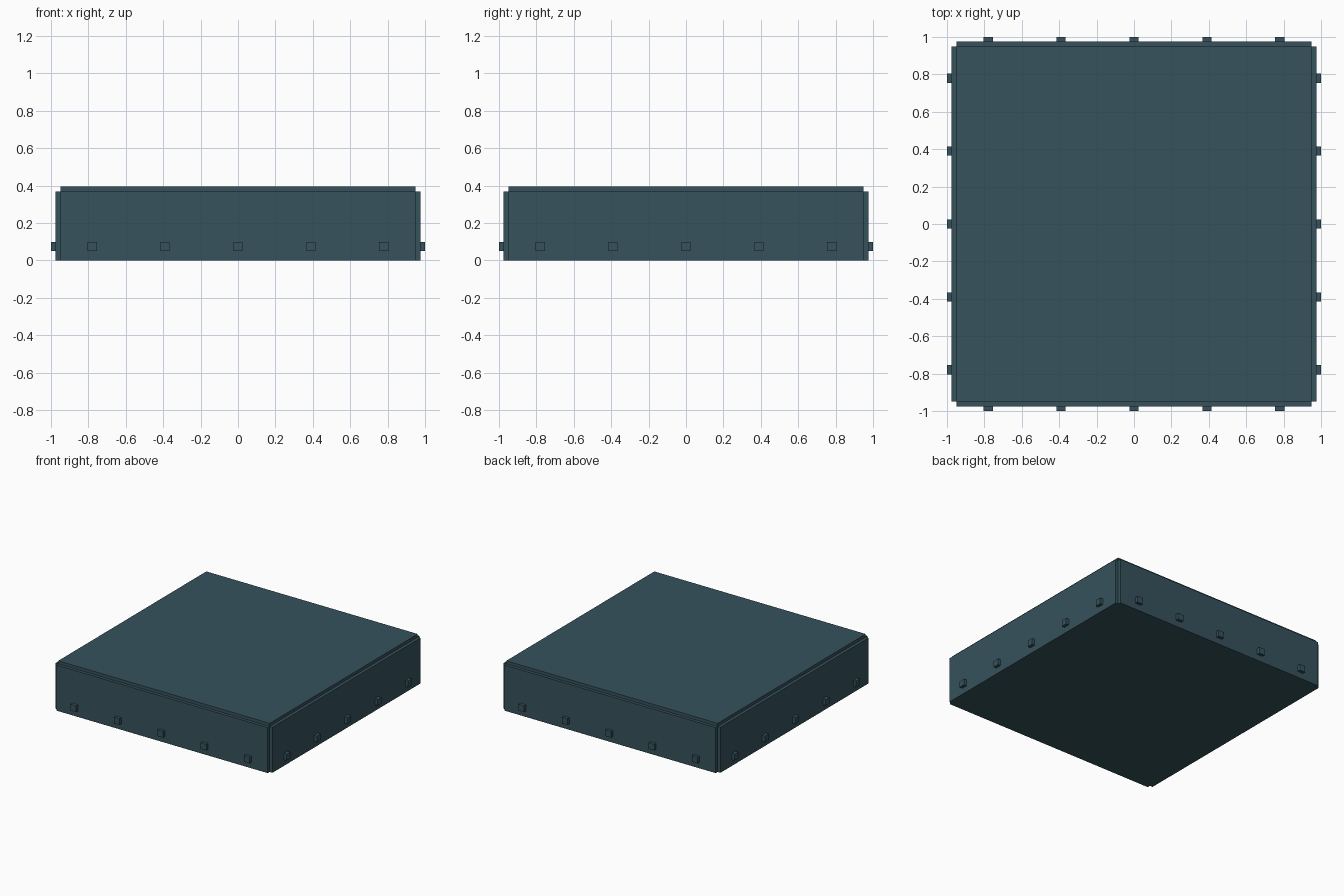
import bpy, bmesh
from mathutils import Matrix, Vector

if "Cube" in bpy.data.objects:
    bpy.data.objects.remove(bpy.data.objects["Cube"])

mat = bpy.data.materials.new("dark slate blue")
mat.diffuse_color = (0.037, 0.085, 0.107, 1)
mat.use_nodes = True
mat.node_tree.nodes["Principled BSDF"].inputs["Base Color"].default_value = mat.diffuse_color

CORE, OUT, TIP = 0.95, 0.975, 1.0   # core, panel and peg half-widths
TOP, RAISE = 0.37, 0.025            # core height, panel thickness


def finish(bm, name):
    mesh = bpy.data.meshes.new(name)
    bmesh.ops.recalc_face_normals(bm, faces=bm.faces)
    bm.to_mesh(mesh)
    bm.free()
    mesh.materials.append(mat)
    ob = bpy.data.objects.new(name, mesh)
    bpy.context.collection.objects.link(ob)
    return ob


# Slab body: a box whose top and four sides are each pushed out as a panel
bm = bmesh.new()
bmesh.ops.create_cube(bm, size=1, matrix=Matrix.Translation((0, 0, TOP / 2))
                      @ Matrix.Diagonal((2 * CORE, 2 * CORE, TOP, 1)))
bm.normal_update()
panels = [f for f in bm.faces if f.normal.z > -0.5]
for f in bmesh.ops.extrude_discrete_faces(bm, faces=panels)["faces"]:
    f.normal_update()
    bmesh.ops.translate(bm, verts=f.verts, vec=f.normal * RAISE)
finish(bm, "slab_body")

# Rows of five square pegs low on every side
for i, side in enumerate(("front", "right", "back", "left")):
    bm = bmesh.new()
    turn = Matrix.Rotation(i * 1.5707963268, 4, 'Z')
    for k in range(-2, 3):
        bmesh.ops.create_cube(bm, size=1, matrix=turn
                              @ Matrix.Translation((k * 0.39, -(OUT + TIP) / 2, 0.075))
                              @ Matrix.Diagonal((0.05, TIP - OUT, 0.05, 1)))
    finish(bm, side + "_pegs")
